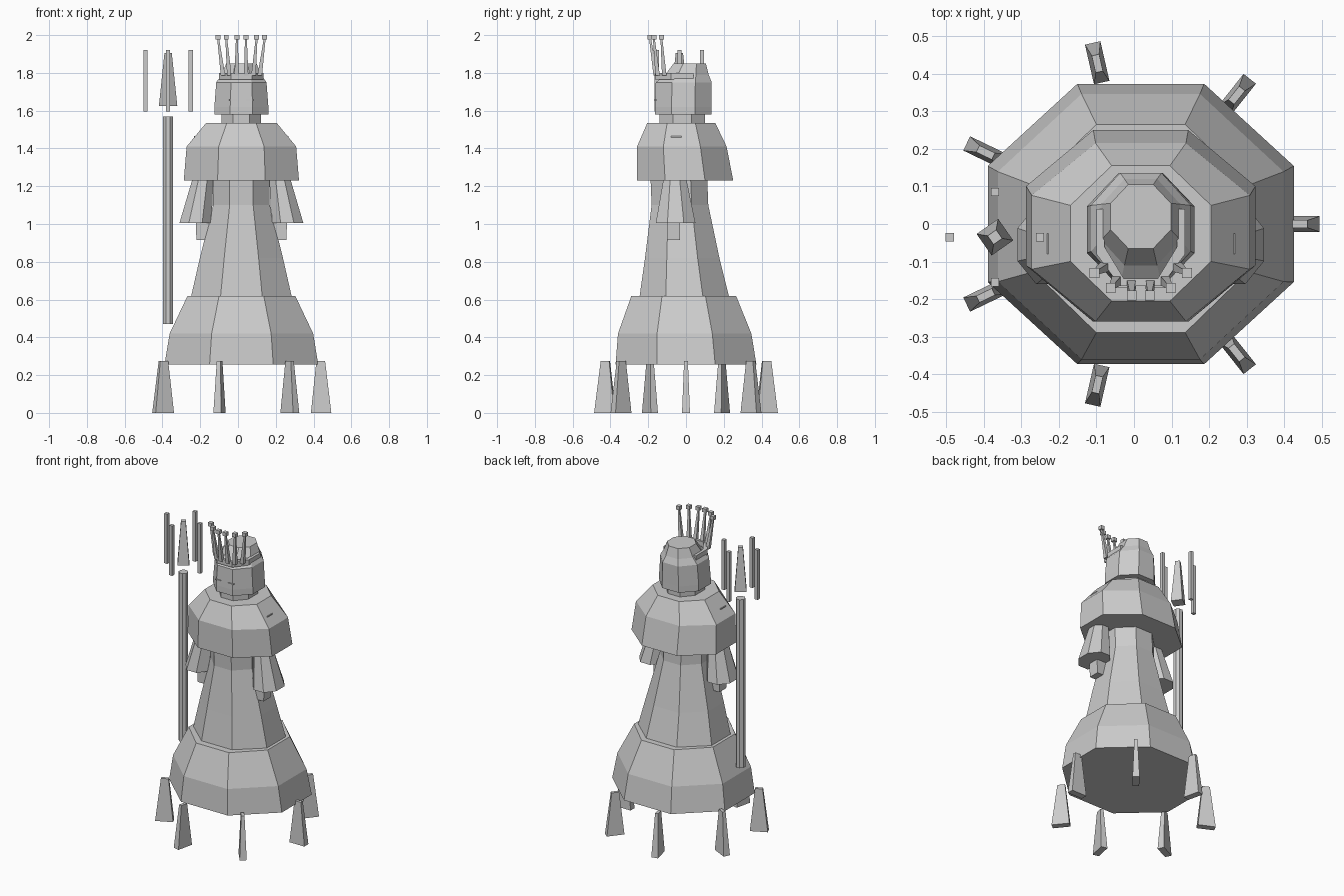
import bpy, bmesh, math
from mathutils import Matrix, Vector

if "Cube" in bpy.data.objects:
    bpy.data.objects.remove(bpy.data.objects["Cube"])

grey = bpy.data.materials.new("stone grey")
grey.diffuse_color = (0.6, 0.6, 0.6, 1)
grey.use_nodes = True
grey.node_tree.nodes["Principled BSDF"].inputs["Base Color"].default_value = grey.diffuse_color
CX = 0.018  # axis of the figure


def finish(name, bm):
    bmesh.ops.recalc_face_normals(bm, faces=bm.faces)
    me = bpy.data.meshes.new(name)
    bm.to_mesh(me)
    bm.free()
    me.materials.append(grey)
    ob = bpy.data.objects.new(name, me)
    bpy.context.collection.objects.link(ob)
    return ob


def loft(name, rings, n=8):
    """Stack of n-gons, each ring = (z, centre x, centre y, half width, half depth)."""
    bm = bmesh.new()
    k = 1 / math.cos(math.pi / n)
    prev = None
    for z, cx, cy, hx, hy in rings:
        ring = []
        for i in range(n):
            a = 2 * math.pi * (i + 0.5) / n
            ring.append(bm.verts.new((cx + hx * k * math.cos(a), cy + hy * k * math.sin(a), z)))
        if prev:
            for i in range(n):
                j = (i + 1) % n
                bm.faces.new((prev[i], prev[j], ring[j], ring[i]))
        else:
            bm.faces.new(ring)
        prev = ring
    bm.faces.new(prev)
    return finish(name, bm)


def box(name, lo, hi):
    c = [(a + b) / 2 for a, b in zip(lo, hi)]
    hx, hy = (hi[0] - lo[0]) / 2, (hi[1] - lo[1]) / 2
    return loft(name, [(lo[2], c[0], c[1], hx, hy), (hi[2], c[0], c[1], hx, hy)], 4)


# Skirt, gown, cape
loft("skirt", [(0.255, CX, 0, 0.407, 0.373), (0.42, CX, -0.007, 0.38, 0.353),
               (0.62, CX, -0.012, 0.285, 0.277)])
loft("gown", [(0.6, CX, -0.008, 0.27, 0.24), (0.82, CX, -0.02, 0.22, 0.197),
              (1.1, CX, -0.032, 0.15, 0.15), (1.3, CX, -0.04, 0.15, 0.15)])
loft("cape", [(1.23, CX, -0.005, 0.305, 0.255), (1.41, CX, -0.022, 0.29, 0.237),
              (1.535, CX, -0.025, 0.187, 0.18)])

# Neck and head
loft("neck", [(1.5, CX, -0.02, 0.105, 0.12), (1.6, CX, -0.02, 0.105, 0.12)])
loft("head", [(1.58, CX, -0.015, 0.143, 0.15), (1.62, CX, -0.015, 0.143, 0.15),
              (1.75, CX, -0.012, 0.133, 0.148), (1.79, CX, 0.005, 0.105, 0.115),
              (1.85, CX, 0.02, 0.08, 0.085)])
for s, n in ((-1, "left"), (1, "right")):
    box("brow_" + n, (CX + s * 0.045 - 0.02, -0.17, 1.655), (CX + s * 0.045 + 0.02, -0.155, 1.66))
    # Shoulder clasps
    x = CX + s * 0.248
    box("clasp_" + n, (x - 0.002, -0.08, 1.43), (x + 0.002, -0.025, 1.465))
    # Sleeves and hands
    loft("sleeve_" + n, [(1.005, CX + s * 0.243, -0.055, 0.085, 0.105),
                         (1.32, CX + s * 0.19, -0.06, 0.045, 0.045)])
    loft("hand_" + n, [(0.915, CX + s * 0.205, -0.066, 0.033, 0.035),
                       (1.05, CX + s * 0.2, -0.066, 0.043, 0.035)], 4)

# Tiara band around the front half of the head
outline = [(0.118, 0.04), (0.118, -0.08), (0.055, -0.165), (-0.055, -0.165), (-0.118, -0.08), (-0.118, 0.04)]
bm = bmesh.new()
prev = None
for x, y in outline:
    inner = (x * 0.82, y + (0.02 if y < 0 else 0))
    ring = [bm.verts.new((CX + p[0], p[1], z)) for p, z in
            (((x, y), 1.765), ((x, y), 1.8), (inner, 1.8), (inner, 1.765))]
    if prev:
        for i in range(4):
            j = (i + 1) % 4
            bm.faces.new((prev[i], prev[j], ring[j], ring[i]))
    else:
        bm.faces.new(ring)
    prev = ring
bm.faces.new(prev)
finish("tiara", bm)

# Tiara spikes with cube tips
spikes = [(0.025, 0.024, 0.16, 0.19), (0.064, 0.08, 0.15, 0.17), (0.097, 0.123, 0.115, 0.13)]
for i, (bx, tx, by, ty) in enumerate(spikes):
    for s in (-1, 1):
        x = CX + s * tx
        loft("tiara_spike_%d" % i, [(1.785, CX + s * bx, -by, 0.012, 0.012),
                                    (1.98, x, -ty, 0.005, 0.005)], 4)
        box("tiara_tip_%d" % i, (x - 0.013, -ty - 0.013, 1.976), (x + 0.013, -ty + 0.013, 2.0))

# Seven splayed feet
for i in range(7):
    leg = loft("foot_%d" % i, [(0, 0.44, 0, 0.054, 0.021), (0.275, 0.438, 0, 0.023, 0.01)], 4)
    leg.data.transform(Matrix.Rotation(2 * math.pi * i / 7, 4, 'Z'))

# Staff, floating crystal and surrounding bars
SX, SY = -0.37, -0.035
loft("staff", [(0.47, SX, SY, 0.027, 0.027), (1.57, SX, SY, 0.027, 0.027)])
crystal = loft("staff_crystal", [(1.625, 0, 0, 0.035, 0.035), (1.905, 0, 0, 0.014, 0.014)], 4)
crystal.data.transform(Matrix.Translation((SX, SY, 0)) @ Matrix.Rotation(math.radians(35), 4, 'Z'))
for i in range(4):
    a = i * math.pi / 2
    x, y = SX + 0.12 * math.cos(a), SY + 0.12 * math.sin(a)
    box("staff_bar_%d" % i, (x - 0.011, y - 0.011, 1.595), (x + 0.011, y + 0.011, 1.92))
